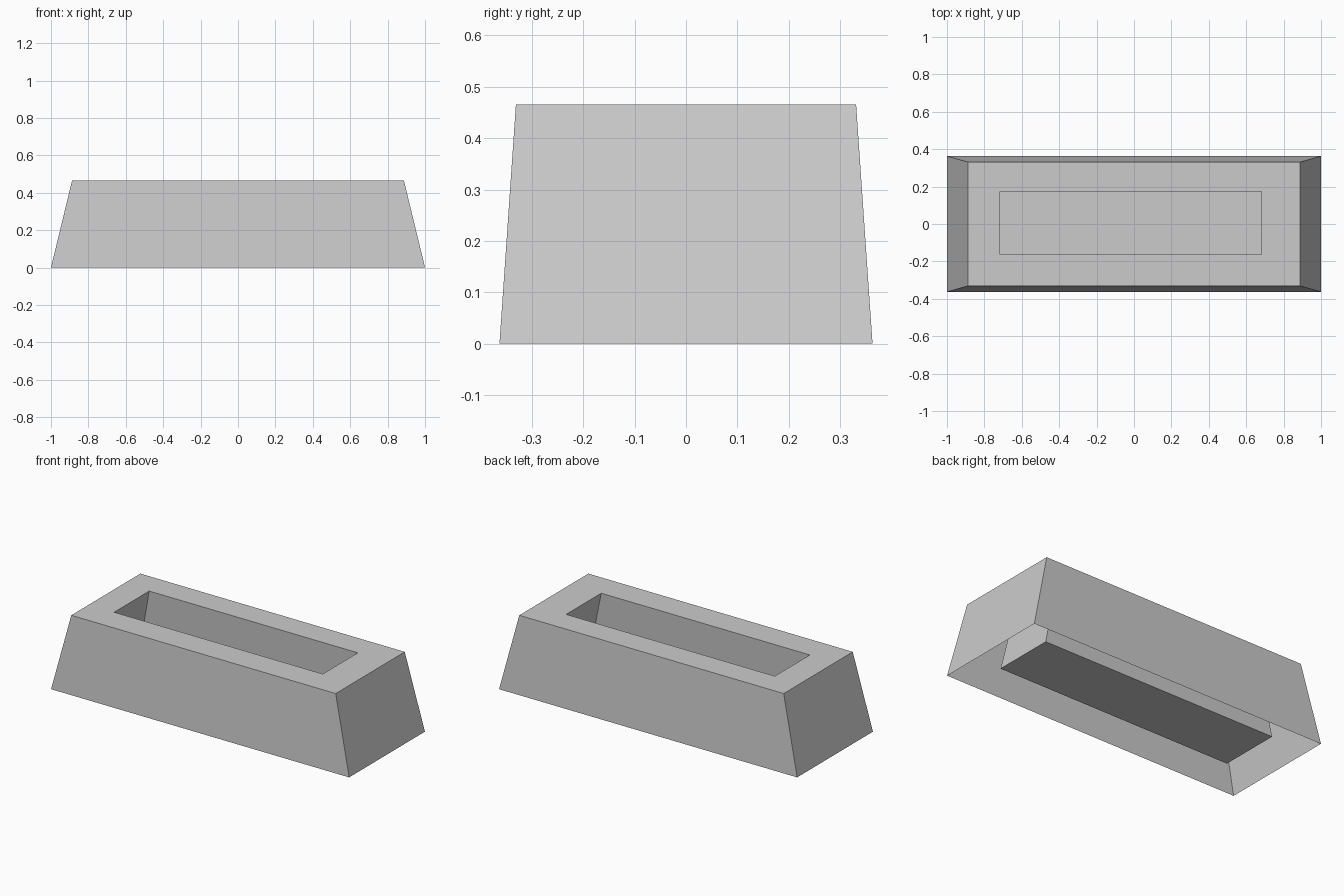
import bpy
import bmesh

# Remove the default object
cube = bpy.data.objects.get("Cube")
if cube:
    bpy.data.objects.remove(cube, do_unlink=True)

# Single flat grey
grey = bpy.data.materials.new("light_grey")
grey.use_nodes = True
grey.diffuse_color = (0.6, 0.6, 0.6, 1)
grey.node_tree.nodes["Principled BSDF"].inputs["Base Color"].default_value = (0.6, 0.6, 0.6, 1)

bm = bmesh.new()


def ring(cx, cy, half_x, half_y, z):
    """Rectangular loop of four vertices, counter-clockwise from above."""
    signs = ((-1, -1), (1, -1), (1, 1), (-1, 1))
    return [bm.verts.new((cx + sx * half_x, cy + sy * half_y, z)) for sx, sy in signs]


# Open-bottomed tapered shell whose top folds inward into an undercut trough
rings = [
    ring(0, 0, 1.0, 0.363, 0),                  # bottom edge
    ring(0, 0, 0.887, 0.331, 0.466),            # top edge
    ring(-0.017, 0.005, 0.70, 0.168, 0.466),    # trough rim
    ring(-0.012, 0.005, 0.79, 0.188, 0.046),    # trough floor edge
]

# Bridge neighbouring loops: outer walls, top border, trough walls
for low, high in zip(rings, rings[1:]):
    for i in range(4):
        j = (i + 1) % 4
        bm.faces.new((low[i], low[j], high[j], high[i]))

# Trough floor
bm.faces.new(rings[-1])

mesh = bpy.data.meshes.new("trough_block")
bm.to_mesh(mesh)
bm.free()
mesh.materials.append(grey)
block = bpy.data.objects.new("trough_block", mesh)
bpy.context.collection.objects.link(block)
